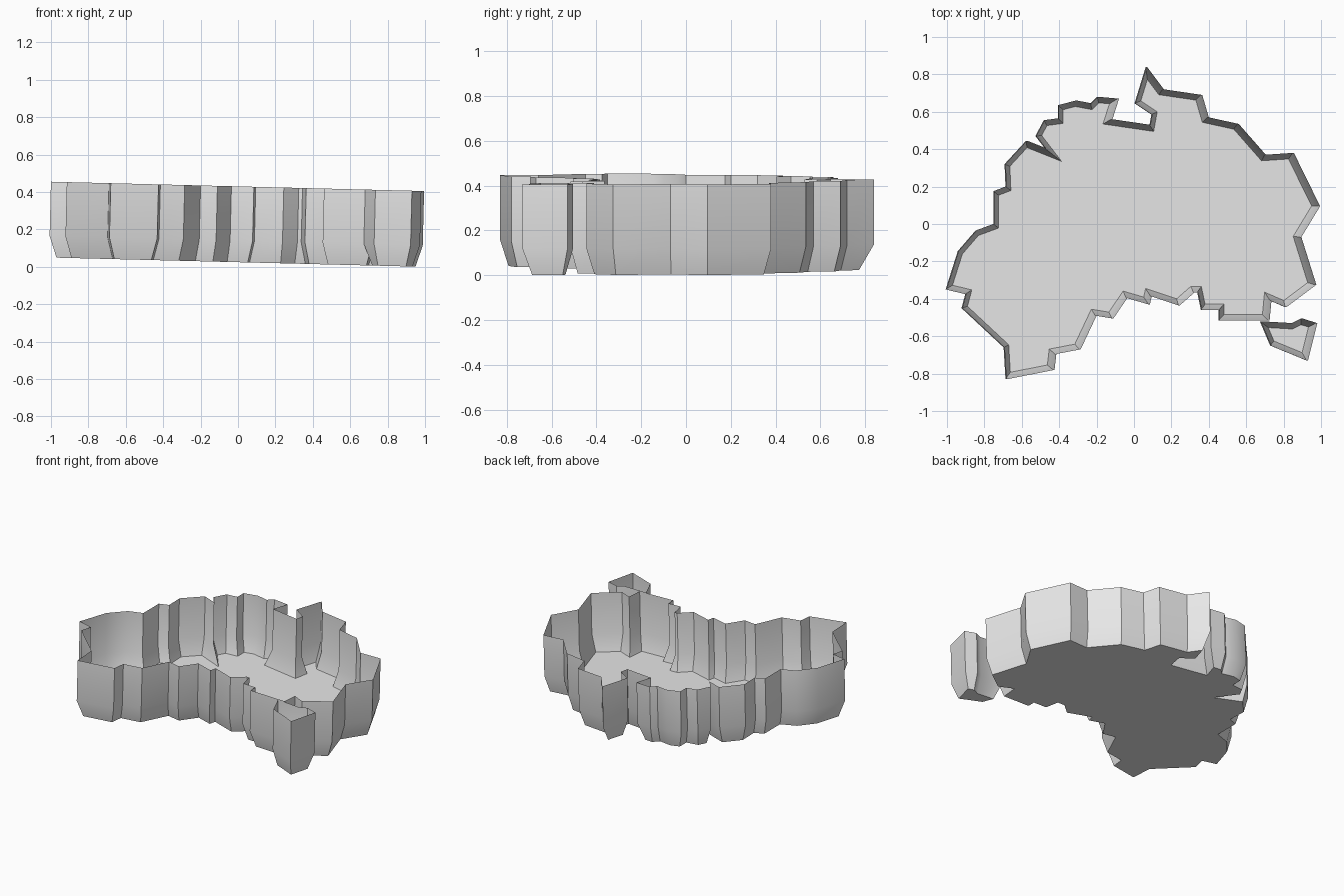
import bpy, bmesh, math
from mathutils import Vector

cube = bpy.data.objects.get("Cube")
if cube:
    bpy.data.objects.remove(cube, do_unlink=True)

SLOPE = 0.025      # the whole tray tips slightly down towards +x
RIM = 0.43         # rim height at x = 0
DEPTH = 0.405      # rim to floor
KNEE = 0.29        # rim to the start of the tapered foot
INSET = 0.031      # inward taper of the foot

grey = bpy.data.materials.new("plain grey")
grey.use_nodes = True
grey.diffuse_color = (0.8, 0.8, 0.8, 1)
grey.node_tree.nodes["Principled BSDF"].inputs["Base Color"].default_value = (0.8, 0.8, 0.8, 1)

# Rim outlines, clockwise seen from above
mainland = [
    (.07, .84), (.16, .72), (.365, .69), (.40, .57), (.56, .535), (.705, .37),
    (.855, .38), (.995, .095), (.895, -.07), (.975, -.325), (.815, -.445),
    (.735, -.41), (.725, -.515), (.46, -.515), (.46, -.46), (.365, -.46),
    (.345, -.365), (.325, -.365), (.245, -.435), (.095, -.385), (.085, -.43),
    (-.035, -.395), (-.11, -.505), (-.20, -.49), (-.285, -.67), (-.415, -.695),
    (-.425, -.78), (-.68, -.83), (-.69, -.66), (-.915, -.45), (-.895, -.375),
    (-1, -.35), (-.935, -.145), (-.84, -.035), (-.745, 0), (-.745, .175),
    (-.68, .20), (-.685, .32), (-.57, .445), (-.47, .405), (-.52, .47),
    (-.475, .555), (-.40, .565), (-.40, .635), (-.305, .66), (-.225, .645),
    (-.19, .68), (-.08, .67), (-.115, .56), (.09, .53), (.10, .585), (.01, .645),
]
island = [(.68, -.52), (.85, -.53), (.90, -.505), (.98, -.53), (.93, -.73), (.735, -.65)]


def inset_outline(points, amount):
    """Mitred inward offset of a clockwise outline."""
    pts = [Vector(p) for p in points]
    result = []
    for i, p in enumerate(pts):
        a = (p - pts[i - 1]).normalized()
        b = (pts[(i + 1) % len(pts)] - p).normalized()
        na, nb = Vector((a.y, -a.x)), Vector((b.y, -b.x))
        result.append(p + (na + nb) * amount / (1 + na.dot(nb)))
    return result


def tray(name, outline):
    """Open tray: thin upright wall, tapered foot and flat floor."""
    bm = bmesh.new()

    def ring(points, drop):
        return [bm.verts.new((x - SLOPE * drop, y, RIM - SLOPE * x - drop)) for x, y in points]

    rings = [ring(outline, 0), ring(outline, KNEE), ring(inset_outline(outline, INSET), DEPTH)]
    n = len(outline)
    for upper, lower in zip(rings, rings[1:]):
        for i in range(n):
            j = (i + 1) % n
            bm.faces.new((upper[i], upper[j], lower[j], lower[i]))
    floor = bm.faces.new(rings[-1])
    bmesh.ops.recalc_face_normals(bm, faces=bm.faces)
    floor.normal_update()
    if floor.normal.z > 0:
        bmesh.ops.reverse_faces(bm, faces=bm.faces)
    bmesh.ops.triangulate(bm, faces=[floor])
    mesh = bpy.data.meshes.new(name)
    bm.to_mesh(mesh)
    bm.free()
    mesh.materials.append(grey)
    obj = bpy.data.objects.new(name, mesh)
    bpy.context.collection.objects.link(obj)
    # Soft bend at the foot, crisp corners
    bpy.ops.object.select_all(action='DESELECT')
    obj.select_set(True)
    bpy.context.view_layer.objects.active = obj
    bpy.ops.object.shade_smooth_by_angle(angle=math.radians(30))
    return obj


tray("mainland_tray", mainland)
tray("island_tray", island)
